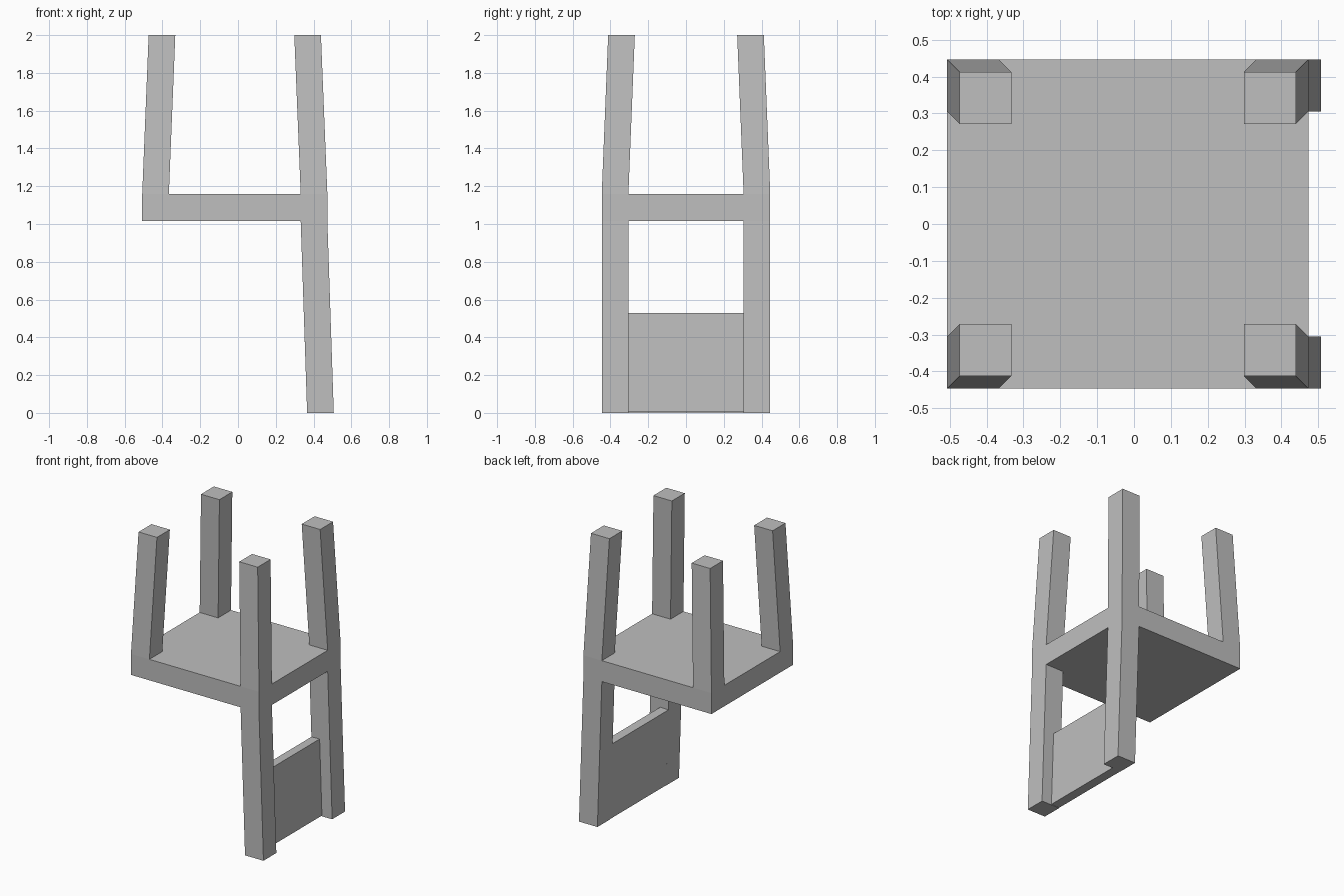
import bpy
import bmesh

if "Cube" in bpy.data.objects:
    bpy.data.objects.remove(bpy.data.objects["Cube"], do_unlink=True)

# One plain grey for the whole chair
GREY = (0.52, 0.52, 0.52, 1.0)
grey = bpy.data.materials.new("plain grey")
grey.use_nodes = True
grey.diffuse_color = GREY
grey.node_tree.nodes["Principled BSDF"].inputs["Base Color"].default_value = GREY

# Main dimensions
SEAT_X0, SEAT_X1, SEAT_Y = -0.507, 0.473, 0.446
SEAT_Z0, SEAT_Z1 = 1.015, 1.16
POST = 0.141          # square post width
LEAN = 0.034          # sideways drift of each post
TOP = 2.0


def prism(name, low, high):
    """Six-sided block between two rectangles (x0, x1, y0, y1, z), z optionally a pair over x."""
    bm = bmesh.new()
    rings = []
    for x0, x1, y0, y1, z in (low, high):
        za, zb = z if isinstance(z, tuple) else (z, z)
        rings.append([bm.verts.new(p) for p in
                      ((x0, y0, za), (x1, y0, zb), (x1, y1, zb), (x0, y1, za))])
    a, b = rings
    bm.faces.new(a[::-1])
    bm.faces.new(b)
    for i in range(4):
        j = (i + 1) % 4
        bm.faces.new((a[i], a[j], b[j], b[i]))
    bmesh.ops.recalc_face_normals(bm, faces=bm.faces)
    mesh = bpy.data.meshes.new(name)
    bm.to_mesh(mesh)
    bm.free()
    mesh.materials.append(grey)
    obj = bpy.data.objects.new(name, mesh)
    bpy.context.collection.objects.link(obj)
    return obj


# Seat slab
prism("seat", (SEAT_X0, SEAT_X1, -SEAT_Y, SEAT_Y, SEAT_Z0),
      (SEAT_X0, SEAT_X1, -SEAT_Y, SEAT_Y, SEAT_Z1))


def corner(x_out, x_sign, y_out, y_sign, z):
    """Square of post width reaching inwards from an outer corner."""
    xs = sorted((x_out, x_out - x_sign * POST))
    ys = sorted((y_sign * y_out, y_sign * (y_out - POST)))
    return (*xs, *ys, z)


# Four legs leaning inwards above the slab
for x_out, sx, x_name in ((SEAT_X0, -1, "right"), (SEAT_X1, 1, "left")):
    for sy, y_name in ((-1, "front"), (1, "back")):
        prism(f"leg_{y_name}_{x_name}",
              corner(x_out, sx, SEAT_Y, sy, SEAT_Z1),
              corner(x_out - sx * LEAN, sx, SEAT_Y - LEAN, sy, TOP))

# Two backrest posts leaning outwards below the slab
for sy, y_name in ((-1, "front"), (1, "back")):
    prism(f"backrest_post_{y_name}",
          corner(SEAT_X1 + LEAN, 1, SEAT_Y, sy, 0.0),
          corner(SEAT_X1, 1, SEAT_Y, sy, SEAT_Z0))

# Backrest panel, flush with the inner faces of the posts and following their lean
THICK, PANEL_TOP = 0.063, 0.53
PANEL_Y = SEAT_Y - POST
x_low = SEAT_X1 + LEAN - POST
x_high = x_low - LEAN * PANEL_TOP / SEAT_Z0
prism("backrest_panel",
      (x_low, x_low + THICK, -PANEL_Y, PANEL_Y, (0.002, 0.005)),
      (x_high, x_high + THICK, -PANEL_Y, PANEL_Y, (PANEL_TOP - 0.002, PANEL_TOP)))
